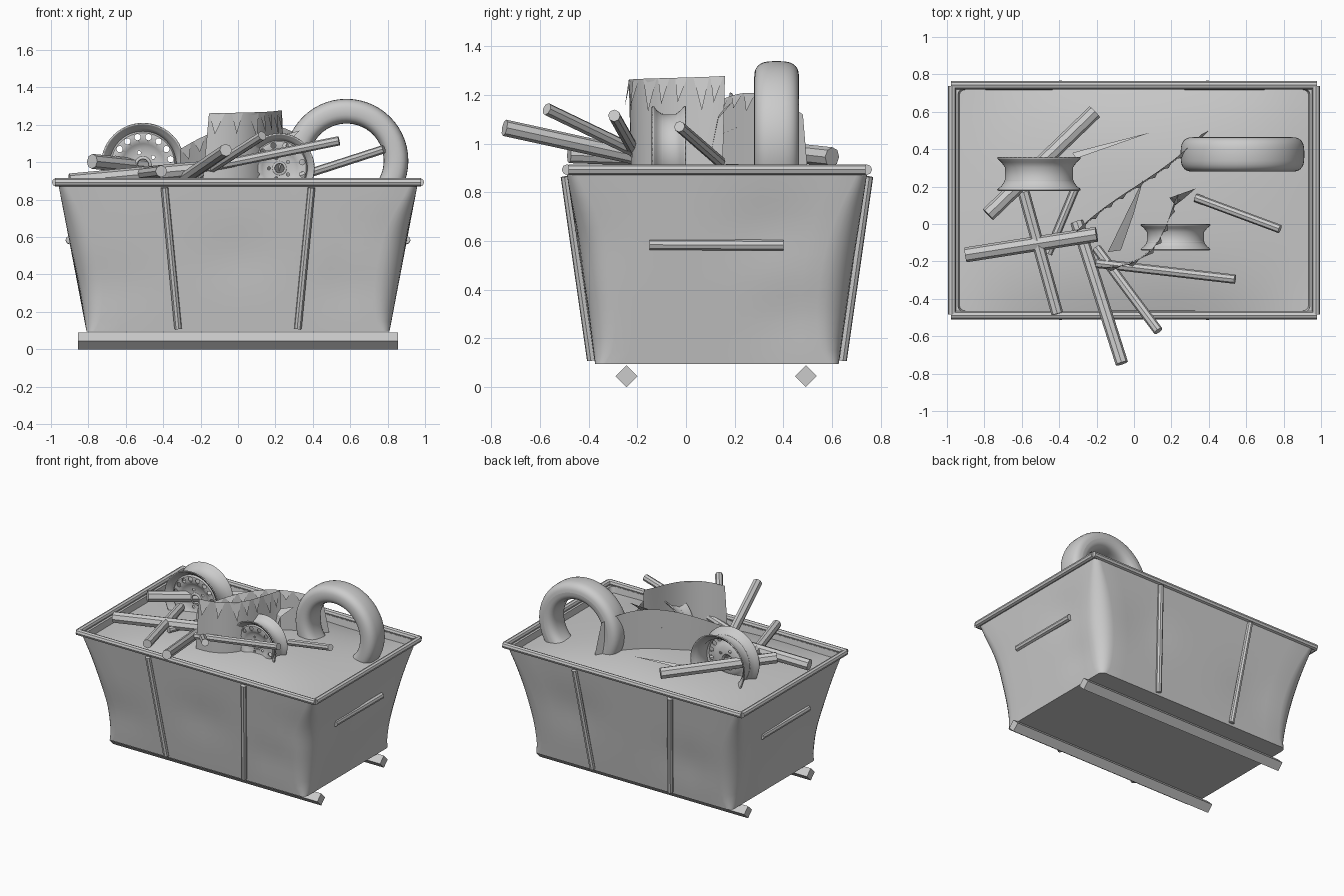
import bpy, bmesh, math, random
from mathutils import Vector

if "Cube" in bpy.data.objects:
    bpy.data.objects.remove(bpy.data.objects["Cube"])
random.seed(4)
CY = 0.127  # middle of the skip in y


def finish(name, bm, smooth=None, recalc=True):
    if recalc:
        bmesh.ops.recalc_face_normals(bm, faces=bm.faces)
    me = bpy.data.meshes.new(name)
    bm.to_mesh(me)
    bm.free()
    ob = bpy.data.objects.new(name, me)
    bpy.context.collection.objects.link(ob)
    if smooth:
        for o in bpy.context.selected_objects:
            o.select_set(False)
        ob.select_set(True)
        bpy.context.view_layer.objects.active = ob
        bpy.ops.object.shade_smooth_by_angle(angle=math.radians(smooth))
    return ob


def rod(name, a, b, r, sides=8):
    a, b = Vector(a), Vector(b)
    bm = bmesh.new()
    bmesh.ops.create_cone(bm, cap_ends=True, segments=sides, radius1=r, radius2=r, depth=(b - a).length)
    ob = finish(name, bm)
    ob.rotation_euler = (b - a).to_track_quat('Z', 'Y').to_euler()
    ob.location = (a + b) / 2
    return ob


def loft(bm, rings, closed=True):
    rows = [[bm.verts.new(p) for p in ring] for ring in rings]
    for r0, r1 in zip(rows, rows[1:]):
        n = len(r0)
        for i in range(n if closed else n - 1):
            j = (i + 1) % n
            bm.faces.new((r0[i], r0[j], r1[j], r1[i]))
    return rows


def lathe_y(name, profile, centre, seg=48, smooth=40):
    # profile points are (y, radius), spun around the y axis
    bm = bmesh.new()
    angles = [2 * math.pi * i / seg for i in range(seg)]
    loft(bm, [[(r * math.cos(a), y, r * math.sin(a)) for a in angles] for y, r in profile])
    ob = finish(name, bm, smooth)
    ob.location = centre
    return ob


def rounded_ring(hx, hy, r, z):
    pts = []
    for k, (sx, sy) in enumerate(((1, 1), (-1, 1), (-1, -1), (1, -1))):
        for i in range(7):
            a = math.pi / 2 * (k + i / 6)
            pts.append(Vector((sx * (hx - r) + r * math.cos(a), sy * (hy - r) + r * math.sin(a) + CY, z)))
    out = []
    for i, p in enumerate(pts):
        out.append(p)
        if i % 7 == 6:  # extra points along the straight walls
            q = pts[(i + 1) % 28]
            out += [p.lerp(q, t / 12) for t in range(1, 12)]
    return out


# skip body with soft corners and shallow dents
dents = [((-0.7, -0.4, 0.3), 0.25, 0.02), ((0.6, -0.42, 0.3), 0.22, 0.02), ((0.8, -0.45, 0.65), 0.25, 0.015),
         ((0.9, 0.35, 0.7), 0.25, 0.02), ((0.84, 0.45, 0.25), 0.22, 0.02), ((-0.5, 0.7, 0.35), 0.25, 0.02),
         ((0.5, 0.72, 0.55), 0.28, 0.02), ((-0.88, 0.0, 0.4), 0.28, 0.02), ((0, -0.45, 0.5), 0.25, 0.012)]
rings = []
for i in range(15):
    t = i / 14
    z = 0.095 + 0.785 * t
    r = 0.025 + 0.025 * (1 - t) + 0.09 * math.sin(math.pi * t) ** 0.7 if 0 < t < 1 else 0.04
    ring = rounded_ring(0.81 + 0.15 * t, 0.5 + 0.117 * t, r, z)
    for p in ring:
        inward = (Vector((0, CY, z)) - p).normalized()
        for c, rad, depth in dents:
            p += inward * depth * math.exp(-((p - Vector(c)).length / rad) ** 2 * 2) * math.sin(math.pi * t)
    rings.append(ring)
rings += [rounded_ring(0.94, 0.597, 0.03, 0.88), rounded_ring(0.925, 0.585, 0.03, 0.79)]
bm = bmesh.new()
rows = loft(bm, rings)
bm.faces.new(rows[0][::-1])
finish("skip_body", bm, 45, recalc=False)

# rim tubes, wall ribs, side handles and skids
for s in (-1, 1):
    rod("rim_long", (-0.978, CY + s * 0.615, 0.893), (0.978, CY + s * 0.615, 0.893), 0.022)
    rod("rim_short", (s * 0.973, CY - 0.61, 0.893), (s * 0.973, CY + 0.61, 0.893), 0.022)
    rod("side_handle", (s * 0.9, -0.15, 0.585), (s * 0.9, 0.4, 0.583), 0.022)
    rod("skid", (-0.855, CY - 0.003 + s * 0.368, 0.045), (0.855, CY - 0.003 + s * 0.368, 0.045), 0.045, 4)
    for x in (-1, 1):
        rod("wall_rib", (x * 0.32, CY + s * 0.514, 0.11), (x * 0.393, CY + s * 0.622, 0.865), 0.02)

# rubble surface, slightly mounded
bm = bmesh.new()
bmesh.ops.create_grid(bm, x_segments=22, y_segments=16, size=1)
for v in bm.verts:
    u, w = v.co.x, v.co.y
    z = 0.835 + 0.075 * (1 - abs(u) ** 2.5) * (1 - abs(w) ** 2.5) + 0.008 * math.sin(5 * u + 2 * w) * (1 - u * u)
    v.co = (u * 0.935, w * 0.592 + CY, z)
finish("rubble_fill", bm, 60)

# tyre standing upright
section = []
for i in range(29):
    a = 2 * math.pi * i / 28
    c, s = math.cos(a), math.sin(a)
    section.append((0.092 * math.copysign(abs(c) ** 0.65, c), 0.265 + 0.066 * math.copysign(abs(s) ** 0.8, s)))
lathe_y("tyre", section, (0.58, 0.372, 1.008), 56, 60)


def wheel(c, R, w, holes):
    barrel = [(-0.5, 1), (-0.46, 0.98), (-0.38, 0.9), (-0.2, 0.81), (0.2, 0.81), (0.36, 0.9), (0.46, 0.98), (0.5, 1)]
    ob = lathe_y("wheel_barrel", [(y * w, r * R) for y, r in barrel], c)
    m = ob.modifiers.new("thickness", 'SOLIDIFY')
    m.thickness = 0.008
    dish = [(-0.2, 0.83), (-0.34, 0.76), (-0.36, 0.6), (-0.28, 0.5), (-0.2, 0.4), (-0.2, 0.2), (-0.26, 0.15)]
    disc = lathe_y("wheel_disc", [(y * w, r * R) for y, r in dish], c)
    m = disc.modifiers.new("thickness", 'SOLIDIFY')
    m.thickness = 0.008
    # vent and bolt holes
    bm = bmesh.new()
    for n, ring_r, hole_r in ((holes, 0.67, 0.075), (5, 0.3, 0.045)):
        for i in range(n):
            a = 2 * math.pi * (i + 0.5) / n
            res = bmesh.ops.create_cone(bm, cap_ends=True, segments=14, radius1=hole_r * R, radius2=hole_r * R, depth=w)
            for v in res["verts"]:
                x, y, z = v.co
                v.co = (x + ring_r * R * math.cos(a), z - 0.3 * w, y + ring_r * R * math.sin(a))
    cutter = finish("hole_cutter", bm)
    cutter.location = c
    cutter.hide_render = True
    cutter.hide_set(True)
    m = disc.modifiers.new("holes", 'BOOLEAN')
    m.operation = 'DIFFERENCE'
    m.object = cutter


wheel((-0.508, 0.268, 0.987), 0.224, 0.172, 16)
wheel((0.222, -0.07, 0.968), 0.188, 0.132, 12)

# loose scrap bars
bars = [((-0.78, 0.05, 1.005), (-0.21, 0.6, 0.945), 0.04), ((-0.9, -0.165, 0.9), (-0.2, -0.055, 0.965), 0.04),
        ((-0.59, 0.17, 0.93), (-0.41, -0.48, 0.952), 0.032), ((-0.2, -0.21, 0.965), (0.54, -0.295, 1.115), 0.025),
        ((0.33, 0.14, 0.925), (0.78, -0.027, 1.07), 0.023), ((-0.305, 0.01, 0.9), (-0.065, -0.745, 1.065), 0.034),
        ((-0.2, -0.13, 0.93), (0.13, -0.572, 1.142), 0.026), ((-0.46, -0.16, 0.92), (-0.31, 0.2, 0.92), 0.022)]
for i, (a, b, r) in enumerate(bars):
    rod("scrap_bar_%d" % (i + 1), a, b, r)


# curved torn sheets: base points (x, y), top points (x, y, z), folded triangular teeth
def bezier(p, t):
    p = [Vector(q) for q in p]
    while len(p) > 1:
        p = [a.lerp(b, t) for a, b in zip(p, p[1:])]
    return p[0]


def sheet(name, base, top, teeth, drop, out):
    n = 18
    bm = bmesh.new()
    lows = [bezier(base, i / n) for i in range(n + 1)]
    highs = [bezier(top, i / n) for i in range(n + 1)]
    loft(bm, [lows, [a.lerp(b, 0.5) for a, b in zip(lows, highs)], highs], closed=False)
    for i in range(teeth):
        t0, t1 = i / teeth, (i + random.uniform(0.6, 0.95)) / teeth
        a, b = bezier(top, t0), bezier(top, t1)
        d = b - a
        side = Vector((d.y, -d.x, 0)).normalized()
        tip = a.lerp(b, random.uniform(0.3, 0.7)) + side * out - Vector((0, 0, drop * random.uniform(0.7, 1.15)))
        bm.faces.new([bm.verts.new(p) for p in (a, b, tip)])
    finish(name, bm, 40, recalc=False)


sheet("torn_sheet_tall", [(-0.19, -0.225, 0.88), (0.16, -0.24, 0.88), (0.16, 0.03, 0.88), (0.25, 0.15, 0.88)],
      [(-0.155, -0.235, 1.262), (0.17, -0.23, 1.268), (0.17, 0.04, 1.27), (0.235, 0.16, 1.278)], 7, 0.13, 0.02)
sheet("torn_sheet_long", [(-0.31, -0.05, 0.88), (-0.05, 0.2, 0.88), (0.1, 0.2, 0.88), (0.4, 0.5, 0.88)],
      [(-0.31, -0.04, 1.07), (-0.1, 0.17, 1.2), (0.15, 0.25, 1.28), (0.36, 0.48, 1.12)], 9, 0.07, 0.02)

# flat shards lying on the rubble
for name, pts in (("shard_flat", [(-0.31, 0.35, 0.925), (0.09, 0.49, 0.95), (-0.26, 0.4, 0.915), (-0.33, 0.38, 0.91)]),
                  ("shard_spike", [(-0.14, -0.15, 0.91), (-0.07, -0.14, 0.91), (0.0, 0.06, 1.0), (0.05, 0.24, 1.08)]),
                  ("shard_upright", [(0.19, 0.14, 1.13), (0.33, 0.19, 1.17), (0.26, 0.13, 1.1), (0.22, 0.1, 0.95)])):
    bm = bmesh.new()
    v = [bm.verts.new(p) for p in pts]
    bm.faces.new((v[0], v[1], v[2]))
    bm.faces.new((v[0], v[2], v[3]))
    finish(name, bm)
